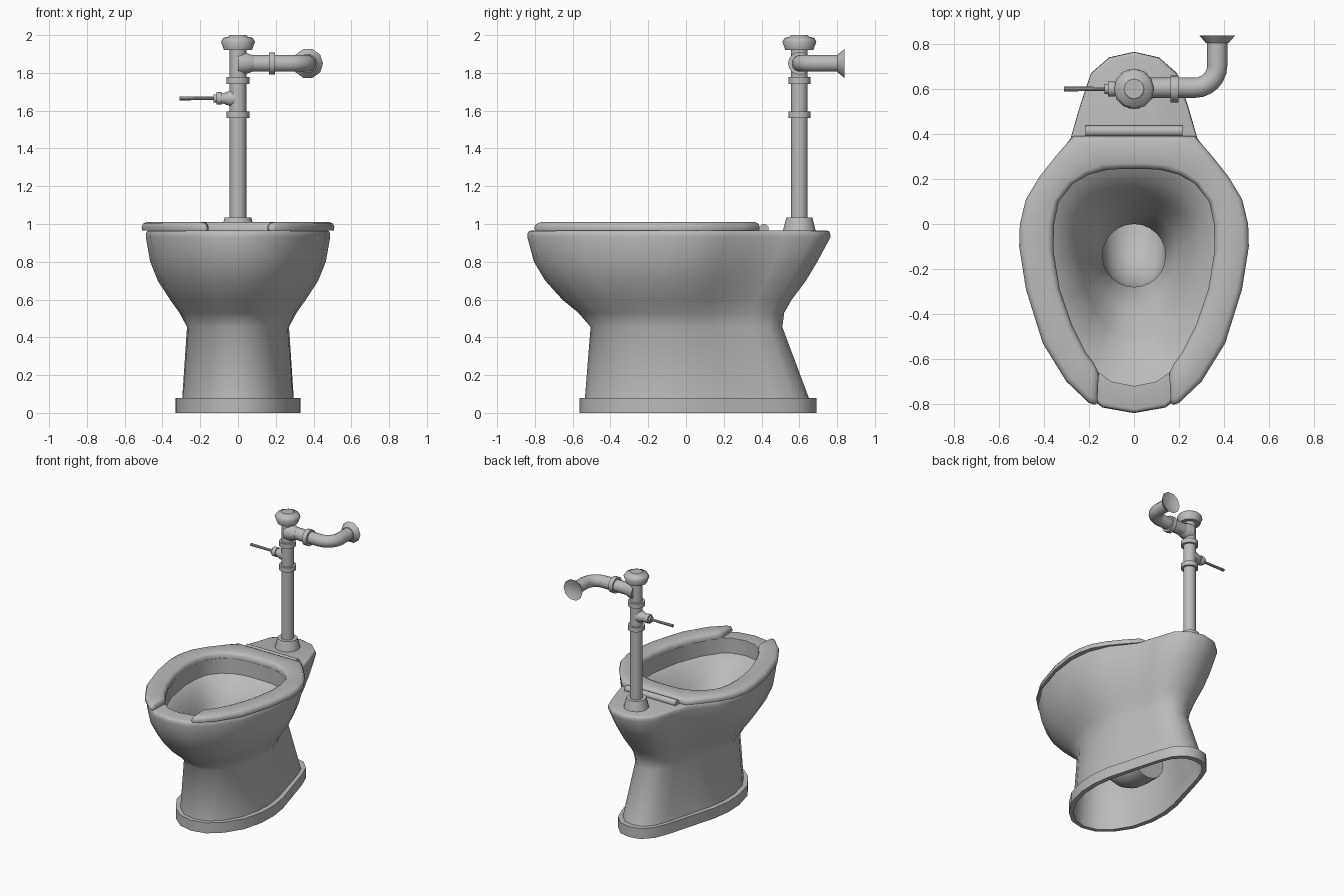
import bpy, bmesh, math
from mathutils import Vector

if "Cube" in bpy.data.objects:
    bpy.data.objects.remove(bpy.data.objects["Cube"], do_unlink=True)

grey = bpy.data.materials.new("porcelain grey")
grey.use_nodes = True
grey.diffuse_color = (0.5, 0.5, 0.5, 1)
grey.node_tree.nodes["Principled BSDF"].inputs["Base Color"].default_value = (0.5, 0.5, 0.5, 1)


def loft(name, rings, cap_start=True, cap_end=True, angle=35):
    """Skin a row of closed rings that share one point count."""
    bm = bmesh.new()
    rows = [[bm.verts.new(p) for p in ring] for ring in rings]
    n = len(rows[0])
    for a, b in zip(rows, rows[1:]):
        for i in range(n):
            j = (i + 1) % n
            bm.faces.new((a[i], a[j], b[j], b[i]))
    if cap_start:
        bm.faces.new(rows[0])
    if cap_end:
        bm.faces.new(rows[-1])
    bmesh.ops.recalc_face_normals(bm, faces=bm.faces)
    mesh = bpy.data.meshes.new(name)
    bm.to_mesh(mesh)
    bm.free()
    obj = bpy.data.objects.new(name, mesh)
    bpy.context.collection.objects.link(obj)
    mesh.materials.append(grey)
    bpy.ops.object.select_all(action='DESELECT')
    obj.select_set(True)
    bpy.context.view_layer.objects.active = obj
    bpy.ops.object.shade_smooth_by_angle(angle=math.radians(angle))
    return obj


def turned(name, origin, axis, profile, sides=14, angle=35):
    """Turn a (distance, radius) profile around an axis."""
    rot = Vector(axis).to_track_quat('Z', 'Y')
    rings = []
    for d, r in profile:
        rings.append([Vector(origin) + rot @ Vector((r * math.cos(a), r * math.sin(a), d))
                      for a in (math.tau * i / sides for i in range(sides))])
    return loft(name, rings, angle=angle)


def mirrored(half):
    """Close a half outline that runs from front centre to back centre."""
    return half + [(-x, y) for x, y in half[-2:0:-1]]


def blend(a, b, t):
    return [(p[0] + (q[0] - p[0]) * t, p[1] + (q[1] - p[1]) * t) for p, q in zip(a, b)]


def fitted(outline, width, front, back):
    """Scale an outline to a half width and a front and back limit."""
    w = max(x for x, y in outline)
    lo, hi = min(y for x, y in outline), max(y for x, y in outline)
    return [(x / w * width, front + (y - lo) / (hi - lo) * (back - front)) for x, y in outline]


def at(outline, z):
    return [(x, y, z) for x, y in outline]


# Bowl outlines: rim with rear deck, foot, basin opening
rim = mirrored([(0, -.84), (.14, -.815), (.28, -.70), (.39, -.53), (.46, -.3), (.485, -.1), (.47, .06),
                (.41, .21), (.28, .38), (.24, .52), (.19, .67), (.11, .74), (0, .765)])
foot = mirrored([(0, -.565), (.11, -.54), (.205, -.46), (.285, -.335), (.325, -.18), (.33, -.04), (.31, .1),
                 (.27, .24), (.23, .38), (.195, .5), (.155, .6), (.085, .672), (0, .69)])
opening = mirrored([(0, -.72), (.1, -.70), (.17, -.65), (.25, -.53), (.32, -.35), (.36, -.12), (.356, 0),
                    (.335, .1), (.27, .18), (.2, .22), (.12, .24), (.05, .245), (0, .245)])
turns = [math.tau * i / 24 for i in range(24)]
drain = [(.14 * math.sin(a), -.14 - .14 * math.cos(a)) for a in turns]

# Bowl, one shell from hollow foot up over the rim and down into the basin
sole = fitted(foot, .295, -.535, .65)
rings = [at(sole, .08), at(sole, 0), at(foot, 0), at(foot, .08), at(sole, .08)]
levels = [(.455, .25, .27, -.505, .51), (.53, .45, .31, -.57, .52), (.6, .65, .36, -.655, .56),
          (.7, .85, .425, -.745, .635), (.8, .95, .465, -.805, .695), (.93, 1, .488, -.84, .765),
          (.952, 1, .486, -.838, .763), (.962, 1, .481, -.832, .757), (.965, 1, .472, -.822, .747)]
for z, t, width, front, back in levels:
    rings.append(at(fitted(blend(foot, rim, t), width, front, back), z))
for z, t in [(.965, 0), (.85, 0), (.81, .25), (.7, .5), (.56, .78), (.42, 1)]:
    rings.append(at(blend(opening, drain, t), z))
# Drain bends towards the back under the basin
for bend in (math.pi / 10 * k for k in range(6)):
    c, s = math.cos(bend), math.sin(bend)
    rings.append([(.14 * math.sin(a), .03 - c * (.17 + .14 * math.cos(a)),
                   .4 - s * (.17 + .14 * math.cos(a))) for a in turns])
rings.append([(x, y + .12, z) for x, y, z in rings[-1]])
loft("bowl", rings, cap_start=False, angle=48)

# Open-front seat, a rounded section swept from one tip to the other
outer = [(.163, -.795), (.175, -.803), (.20, -.795), (.30, -.70), (.405, -.53), (.48, -.29), (.51, -.1),
         (.507, 0), (.48, .11), (.42, .21), (.345, .305), (.27, .39), (.13, .39), (0, .39)]
inner = [(.157, -.665), (.165, -.645), (.18, -.615), (.215, -.57), (.275, -.45), (.33, -.29), (.358, -.12),
         (.355, 0), (.334, .1), (.27, .18), (.2, .22), (.12, .24), (.05, .245), (0, .245)]
section = [(0, .966), (0, .985), (.06, 1.003), (.16, 1.01), (.84, 1.01), (.95, 1.002), (1, .985), (.98, .966)]
heights = [.6, .9] + [1] * 12
stations = list(zip(inner, outer, heights))
stations += [((-a[0], a[1]), (-b[0], b[1]), h) for a, b, h in stations[-2::-1]]
loft("seat", [[(a[0] + (b[0] - a[0]) * s, a[1] + (b[1] - a[1]) * s, .966 + (z - .966) * h) for s, z in section]
              for a, b, h in stations], angle=50)

# Seat hinge bar
turned("hinge_bar", (-.215, .413, .975), (1, 0, 0), [(0, .025), (.43, .025)])

# Upright flush pipe with flange, collars and cap
post = (0, .6, 0)
up = (0, 0, 1)
turned("pipe_flange", post, up, [(.96, .09), (1.015, .076), (1.035, .07), (1.035, .04)])
turned("flush_pipe", post, up, [(1, .044), (1.94, .044)])
for label, z in (("lower", 1.56), ("upper", 1.742)):
    turned(label + "_collar", post, up, [(z, .06), (z + .035, .06)])
turned("valve_cap", post, up, [(1.92, .074), (1.965, .09), (1.985, .078), (1.992, .05), (2, .044)], 12, 50)

# Handle on the right side
turned("handle_socket", (0, .6, 1.665), (-1, 0, 0), [(0, .043), (.04, .043), (.085, .026), (.085, .034),
                                                     (.115, .034), (.115, .022), (.13, .022)])
turned("handle_rod", (0, .6, 1.665), (-1, 0, 0), [(.12, .009), (.31, .011)], 10)

# Supply pipe, bending back to the wall
turned("supply_tee", (0, .6, 1.85), (1, 0, 0), [(0, .06), (.04, .058), (.085, .042)])
turned("supply_collar", (0, .6, 1.85), (1, 0, 0), [(.163, .06), (.197, .06)])
path = [(.02, .605, 0)]
path += [(.27 + .1 * math.sin(a), .705 - .1 * math.cos(a), a) for a in (math.pi / 12 * k for k in range(7))]
path += [(.37, .82, math.pi / 2)]
rings = []
for x, y, a in path:
    rings.append([(x - math.sin(a) * .045 * math.cos(b), y + math.cos(a) * .045 * math.cos(b),
                   1.85 + .045 * math.sin(b)) for b in (math.tau * i / 14 for i in range(14))])
loft("supply_pipe", rings)
turned("wall_flange", (.37, 0, 1.85), (0, 1, 0), [(.803, .05), (.815, .06), (.838, .08), (.822, .046)], 10)
